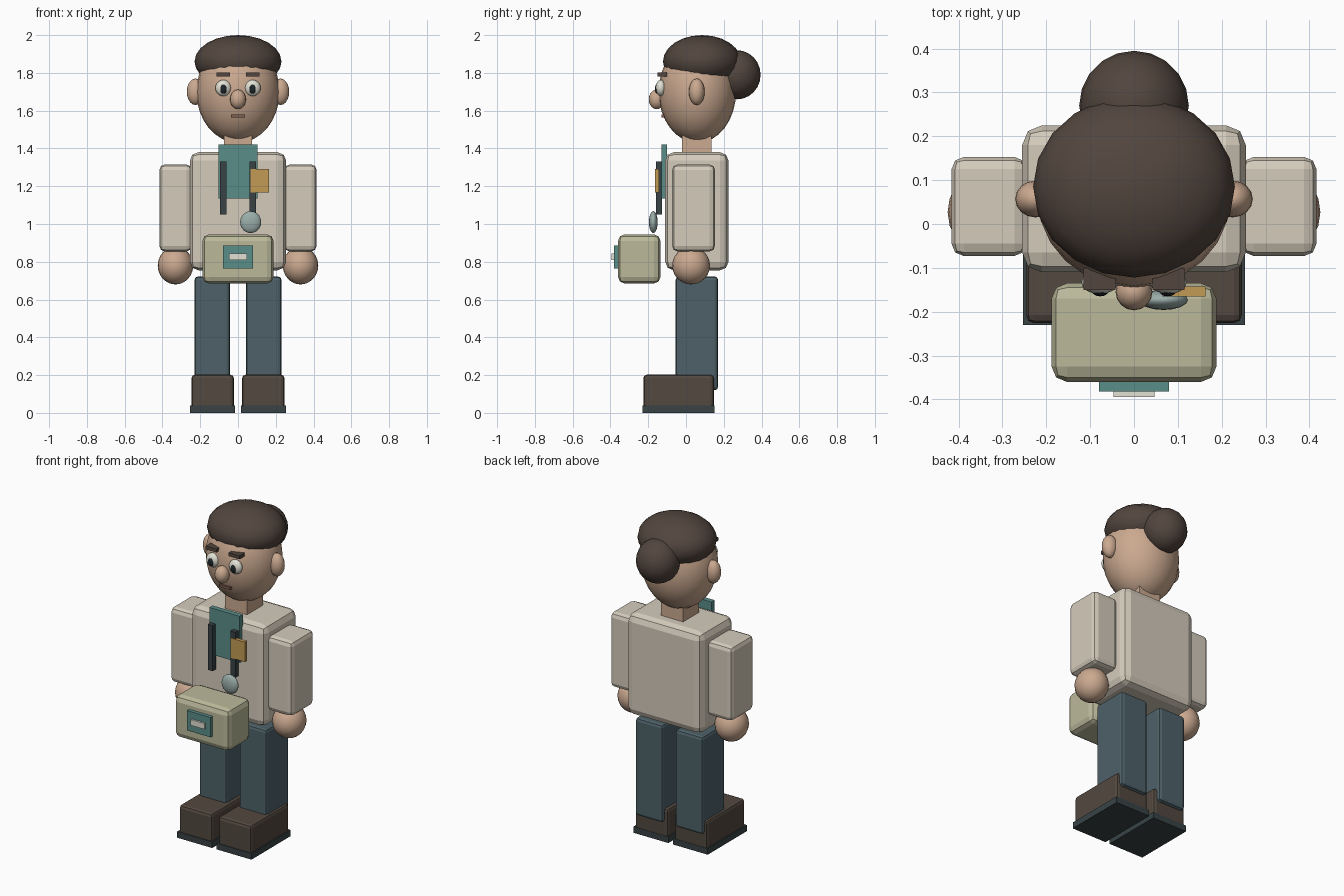
import bpy, bmesh, math
from mathutils import Matrix, Vector

if "Cube" in bpy.data.objects:
    bpy.data.objects.remove(bpy.data.objects["Cube"])


def material(name, r, g, b):
    m = bpy.data.materials.new(name)
    m.diffuse_color = (r, g, b, 1)
    m.use_nodes = True
    m.node_tree.nodes["Principled BSDF"].inputs["Base Color"].default_value = m.diffuse_color
    return m


SKIN = material("skin", .60, .40, .28)
HAIR = material("hair", .085, .06, .048)
SHIRT = material("cream cloth", .66, .60, .50)
PANTS = material("slate cloth", .075, .12, .14)
SHOE = material("brown leather", .085, .065, .05)
DARK = material("dark rubber", .04, .055, .06)
TEAL = material("teal cloth", .10, .27, .25)
BAG = material("khaki canvas", .50, .49, .33)
GOLD = material("badge gold", .55, .33, .09)
METAL = material("grey green metal", .32, .42, .40)
WHITE = material("eye white", .75, .75, .66)
PUPIL = material("pupil", .012, .018, .022)
LIP = material("lip", .22, .11, .08)


def finish(bm, name, mat):
    me = bpy.data.meshes.new(name)
    bm.to_mesh(me)
    bm.free()
    ob = bpy.data.objects.new(name, me)
    bpy.context.collection.objects.link(ob)
    me.materials.append(mat)
    return ob


def box(name, mat, x, y, z, bevel=0, segs=2):
    """Box from (min, max) ranges on each axis, with optional bevel."""
    bm = bmesh.new()
    lo, hi = Vector((x[0], y[0], z[0])), Vector((x[1], y[1], z[1]))
    size = hi - lo
    bmesh.ops.create_cube(bm, size=1, matrix=Matrix.Translation((lo + hi) / 2)
                          @ Matrix.Diagonal((*size, 1)))
    if bevel:
        bmesh.ops.bevel(bm, geom=bm.edges[:], offset=bevel, segments=segs,
                        profile=.5, affect='EDGES')
    return finish(bm, name, mat)


def ball(name, mat, centre, radii, u=20, v=12):
    """Smooth ellipsoid."""
    bm = bmesh.new()
    bmesh.ops.create_uvsphere(bm, u_segments=u, v_segments=v, radius=1,
                              matrix=Matrix.Translation(centre)
                              @ Matrix.Diagonal((*radii, 1)))
    for f in bm.faces:
        f.smooth = True
    return finish(bm, name, mat)


# head, hair and bun
ball("head", SKIN, (0, .06, 1.70), (.22, .205, .27), 24, 16)
ball("hair_cap", HAIR, (0, .085, 1.86), (.23, .207, .14))
ball("hair_bun", HAIR, (0, .27, 1.79), (.125, .125, .13))

# face
ball("nose", SKIN, (0, -.155, 1.66), (.042, .042, .052), 16, 10)
box("mouth", LIP, (-.038, .038), (-.131, -.10), (1.565, 1.58))
box("neck", SKIN, (-.075, .075), (-.02, .135), (1.34, 1.50))

# torso
box("torso", SHIRT, (-.255, .255), (-.11, .225), (.755, 1.38), .045)

# mirrored parts: face details, limbs, shoes
for side, s in (("left", 1), ("right", -1)):
    def span(a, b):
        return tuple(sorted((s * a, s * b)))
    ball(side + "_ear", SKIN, (s * .225, .057, 1.70), (.046, .042, .07), 16, 10)
    ball(side + "_eye", WHITE, (s * .078, -.133, 1.72), (.042, .027, .043), 16, 10)
    ball(side + "_pupil", PUPIL, (s * .077, -.154, 1.715), (.018, .011, .025), 12, 8)
    box(side + "_brow", HAIR, span(.042, .115), (-.15, -.10), (1.782, 1.803))
    box(side + "_sleeve", SHIRT, span(.245, .416), (-.073, .153), (.855, 1.315), .028)
    ball(side + "_hand", SKIN, (s * .331, .027, .78), (.094, .1, .1))
    box(side + "_leg", PANTS, span(.043, .23), (-.055, .17), (.12, .722), .018)
    box(side + "_shoe", SHOE, span(.022, .246), (-.226, .148), (.02, .202), .018)
    box(side + "_sole", DARK, span(.015, .253), (-.23, .15), (0, .038))
    # hanging tubes of the neck instrument
    box(side + "_hanging_tube", DARK, (s * .077 - .017, s * .077 + .017),
        (-.16, -.128), (1.05, 1.33))

# chest panel, badge and round end piece
box("chest_panel", TEAL, (-.103, .103), (-.131, -.10), (1.135, 1.42))
box("badge", GOLD, (.065, .163), (-.165, -.143), (1.168, 1.29))
ball("round_end_piece", METAL, (.067, -.173, 1.01), (.056, .023, .058), 16, 10)

# belly bag with clasp plate
box("belly_bag", BAG, (-.188, .188), (-.36, -.135), (.685, .945), .035)
box("bag_plate", TEAL, (-.08, .08), (-.382, -.35), (.765, .887))
box("bag_clasp", WHITE, (-.047, .047), (-.394, -.375), (.81, .845))
